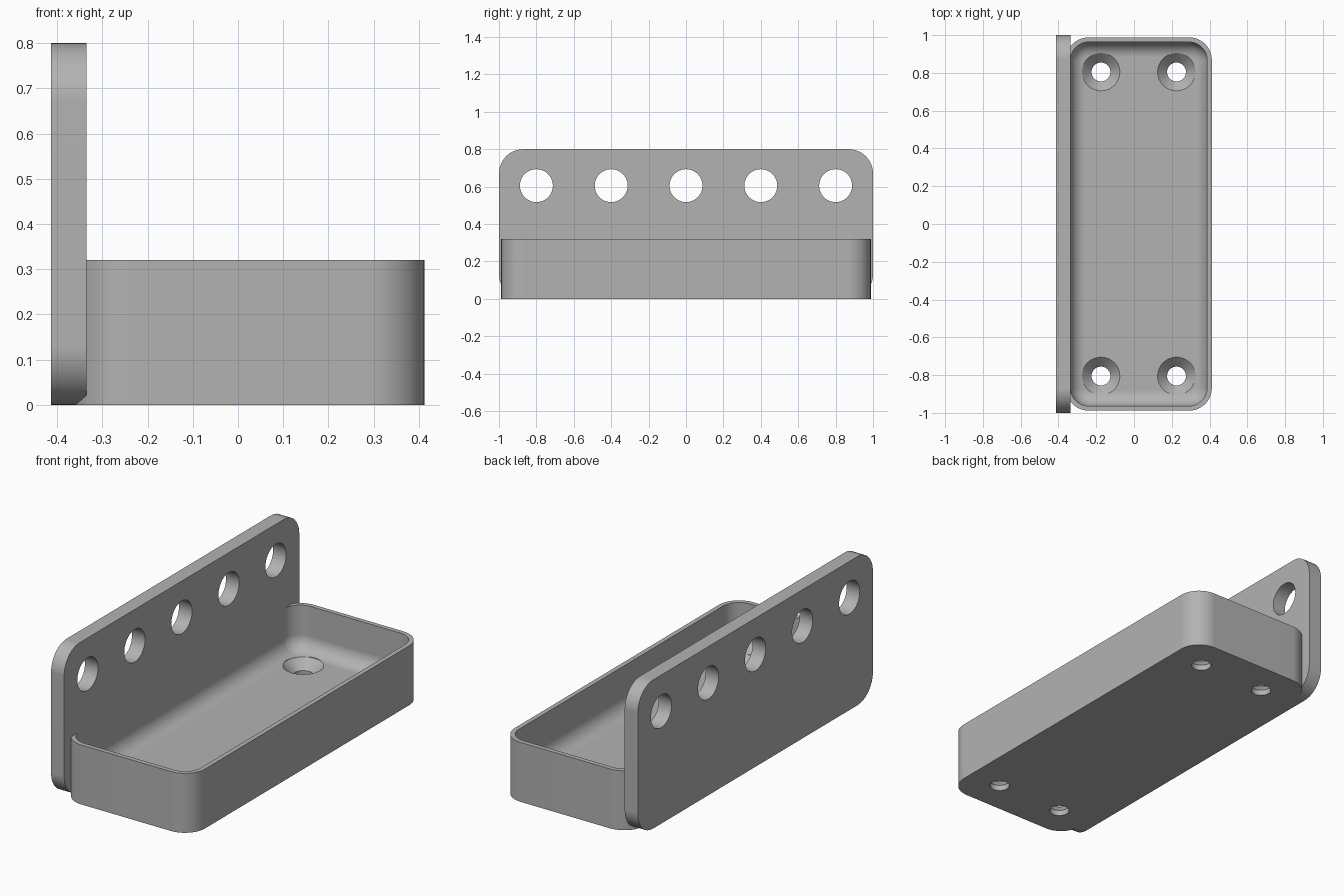
import bpy
import bmesh
from math import sin, cos, pi

old = bpy.data.objects.get("Cube")
if old:
    bpy.data.objects.remove(old)

grey = bpy.data.materials.new("plain grey")
grey.use_nodes = True
COLOUR = (0.45, 0.45, 0.45, 1)
grey.diffuse_color = COLOUR
grey.node_tree.nodes["Principled BSDF"].inputs["Base Color"].default_value = COLOUR


def rounded_rect(u0, u1, v0, v1, r, steps=12):
    """Counter-clockwise outline of a rectangle with round corners."""
    corners = [(u1 - r, v1 - r), (u0 + r, v1 - r), (u0 + r, v0 + r), (u1 - r, v0 + r)]
    return [(cu + r * cos(a), cv + r * sin(a))
            for q, (cu, cv) in enumerate(corners)
            for a in [(q + i / steps) * pi / 2 for i in range(steps + 1)]]


def circle(u, v, r, steps=48):
    return [(u + r * cos(2 * pi * i / steps), v + r * sin(2 * pi * i / steps))
            for i in range(steps)]


def loft(name, sections, axis="z"):
    """Solid through (outline, height) sections, stacked along z or x."""
    bm = bmesh.new()
    rings = []
    for outline, h in sections:
        rings.append([bm.verts.new((u, v, h) if axis == "z" else (h, u, v))
                      for u, v in outline])
    for low, high in zip(rings, rings[1:]):
        for i in range(len(low)):
            j = (i + 1) % len(low)
            bm.faces.new((low[i], low[j], high[j], high[i]))
    bm.faces.new(rings[0][::-1])
    bm.faces.new(rings[-1])
    bmesh.ops.recalc_face_normals(bm, faces=bm.faces)
    mesh = bpy.data.meshes.new(name)
    bm.to_mesh(mesh)
    bm.free()
    mesh.materials.append(grey)
    obj = bpy.data.objects.new(name, mesh)
    bpy.context.collection.objects.link(obj)
    return obj


def combine(target, tool, operation):
    """Apply a boolean and remove the helper solid."""
    mod = target.modifiers.new(operation, "BOOLEAN")
    mod.object, mod.operation, mod.solver = tool, operation, "EXACT"
    bpy.context.view_layer.objects.active = target
    bpy.ops.object.modifier_apply(modifier=mod.name)
    bpy.data.objects.remove(tool)


BACK, FRONT = -0.413, -0.335      # faces of the upright plate
FLOOR, RIM = 0.08, 0.32           # tray heights
WALL, FILLET = 0.025, 0.08
X0, X1, Y = -0.36, 0.412, 0.988   # tray footprint

# Upright plate joined to the solid tray block
outline = rounded_rect(-1, 1, 0, 0.8, 0.13)
bracket = loft("wall_bracket_tray", [(outline, BACK), (outline, FRONT)], "x")
outline = rounded_rect(X0, X1, -Y, Y, 0.12)
combine(bracket, loft("tray_block", [(outline, 0), (outline, RIM)]), "UNION")


# Tray cavity with a filleted floor
def cavity_section(inset, z):
    d = WALL + inset
    return rounded_rect(X0 + d - 0.001, X1 - d, -Y + d, Y - d, 0.12 - d), z


sections = [cavity_section(FILLET * (1 - sin(a)), FLOOR + FILLET * (1 - cos(a)))
            for a in [i * pi / 20 for i in range(11)]]
sections.append(cavity_section(0, RIM + 0.03))
combine(bracket, loft("cavity_cutter", sections), "DIFFERENCE")

# Row of round holes in the plate
for i in range(-2, 3):
    ring = circle(i * 0.4, 0.605, 0.088)
    combine(bracket, loft("hole_cutter", [(ring, BACK - 0.05), (ring, FRONT + 0.05)], "x"),
            "DIFFERENCE")

# Countersunk screw holes in the tray floor
for x in (-0.175, 0.225):
    for y in (-0.805, 0.805):
        levels = [(0.05, -0.05), (0.05, 0.03), (0.1, FLOOR), (0.1, FLOOR + 0.06)]
        combine(bracket, loft("screw_cutter", [(circle(x, y, r), z) for r, z in levels]),
                "DIFFERENCE")

# Smooth curves, crisp edges
bpy.ops.object.select_all(action="DESELECT")
bracket.select_set(True)
bpy.context.view_layer.objects.active = bracket
bpy.ops.object.shade_smooth_by_angle(angle=pi / 6)
weighted = bracket.modifiers.new("even_shading", "WEIGHTED_NORMAL")
weighted.keep_sharp = True
